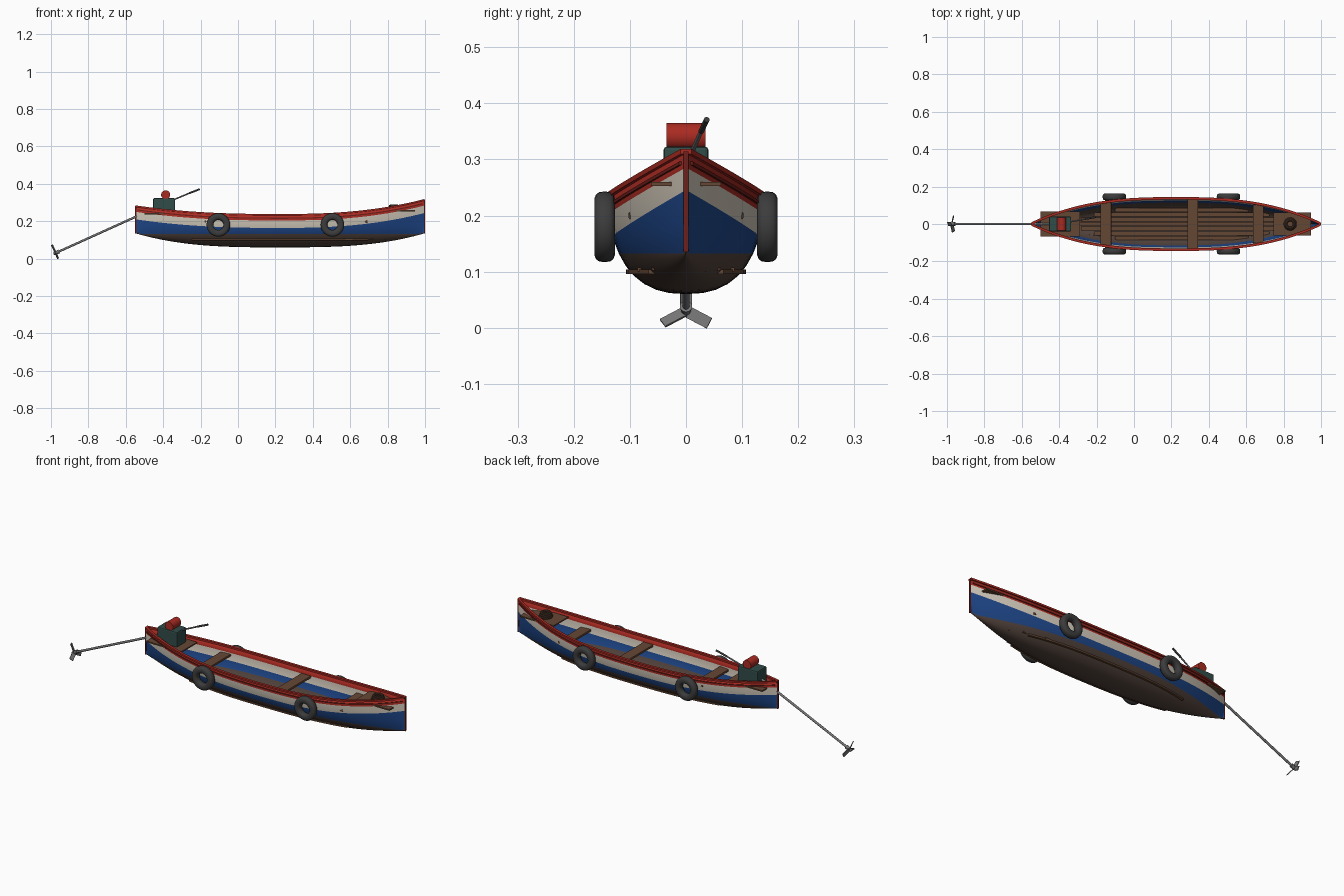
import bpy, bmesh, math
from mathutils import Vector, Matrix

if "Cube" in bpy.data.objects:
    bpy.data.objects.remove(bpy.data.objects["Cube"])


def material(name, r, g, b):
    m = bpy.data.materials.new(name)
    m.use_nodes = True
    m.diffuse_color = (r, g, b, 1)
    m.node_tree.nodes["Principled BSDF"].inputs["Base Color"].default_value = (r, g, b, 1)
    return m


RED = material("red paint", .40, .024, .016)
WHITE = material("off white paint", .64, .58, .49)
BLUE = material("blue paint", .013, .062, .25)
BOTTOM = material("brown bottom", .085, .056, .045)
WOOD = material("plank wood", .13, .063, .034)
DARK = material("dark red trim", .16, .014, .01)
RUBBER = material("tyre rubber", .045, .045, .047)
GREEN = material("engine green", .03, .072, .066)
METAL = material("grey metal", .18, .18, .185)
ROPE = material("rope brown", .075, .038, .023)

CENTRE, HALF = .225, .772


# Hull form: sheer line, keel line and superellipse sections
def station(x):
    return (x - CENTRE) / HALF


def sheer(x):
    t = station(x)
    return .234 + (.08 if t > 0 else .046) * abs(t) ** 2.5


def keel(x):
    return .06 + .075 * abs(station(x)) ** 3


def width(x, z):
    t = min(1, abs(station(x)))
    beam = .134 * (1 - t ** 2.7) + .003
    f = min(1, max(0, (z - keel(x)) / (sheer(x) - keel(x))))
    return beam * (1 - (1 - f) ** 2.4) ** (1 / 2.4)


def finish(name, bm, mats, smooth=True):
    mesh = bpy.data.meshes.new(name)
    bm.to_mesh(mesh)
    bm.free()
    ob = bpy.data.objects.new(name, mesh)
    bpy.context.collection.objects.link(ob)
    for m in mats:
        mesh.materials.append(m)
    if smooth:
        bpy.ops.object.select_all(action='DESELECT')
        ob.select_set(True)
        bpy.context.view_layer.objects.active = ob
        bpy.ops.object.shade_smooth_by_angle(angle=math.radians(35))
    return ob


def box(name, mat, centre, size, bevel=0):
    bm = bmesh.new()
    bmesh.ops.create_cube(bm, size=1, matrix=Matrix.Translation(centre) @ Matrix.Diagonal((*size, 1)))
    ob = finish(name, bm, [mat], False)
    if bevel:
        mod = ob.modifiers.new("bevel", 'BEVEL')
        mod.width, mod.segments = bevel, 2
    return ob


def rod(name, mat, a, b, r1, r2=None, sides=16):
    a, b = Vector(a), Vector(b)
    d = b - a
    bm = bmesh.new()
    bmesh.ops.create_cone(bm, cap_ends=True, segments=sides, radius1=r1, radius2=r2 or r1, depth=d.length,
                          matrix=Matrix.Translation((a + b) / 2) @ d.to_track_quat('Z', 'Y').to_matrix().to_4x4())
    return finish(name, bm, [mat])


def strip(name, mat, path, w, h):
    """Rectangular bar swept along a path, w across in y and h in z."""
    bm = bmesh.new()
    rings = [[bm.verts.new((x, y + a * w / 2, z + b * h / 2)) for a, b in ((-1, -1), (1, -1), (1, 1), (-1, 1))]
             for x, y, z in path]
    for r, s in zip(rings, rings[1:]):
        for i in range(4):
            j = (i + 1) % 4
            bm.faces.new((r[i], r[j], s[j], s[i]))
    bm.faces.new(rings[0][::-1])
    bm.faces.new(rings[-1])
    bmesh.ops.recalc_face_normals(bm, faces=bm.faces[:])
    return finish(name, bm, [mat])


def ring(name, mat, centre, axis, major, rw, rh, power=1.0, n=32, k=14):
    """Ring with a rounded section: rw radial half-size, rh half-size along the axis."""
    def soft(v):
        return math.copysign(abs(v) ** power, v)
    rot = Matrix.Translation(centre) @ Vector(axis).to_track_quat('Z', 'Y').to_matrix().to_4x4()
    bm = bmesh.new()
    grid = []
    for i in range(n):
        a = math.tau * i / n
        row = []
        for j in range(k):
            b = math.tau * j / k
            r = major + rw * soft(math.cos(b))
            row.append(bm.verts.new(rot @ Vector((r * math.cos(a), r * math.sin(a), rh * soft(math.sin(b))))))
        grid.append(row)
    for i in range(n):
        for j in range(k):
            p, q = grid[i], grid[(i + 1) % n]
            bm.faces.new((p[j], q[j], q[(j + 1) % k], p[(j + 1) % k]))
    return finish(name, bm, [mat])


# Painted hull shell: rows follow the colour bands
def levels(x):
    s, k = sheer(x), keel(x)
    wl = max(.132, k + .005)
    upper = [s, s - .03, s - .05, s - .07, (s - .07 + wl) / 2, wl]
    return upper + [k + (wl - k) * (u / 6) ** 2 for u in range(5, -1, -1)]


band = [0, 1, 1, 2, 2] + [3] * 6
columns = [CENTRE + HALF * math.sin(math.pi / 2 * (i / 28 - 1)) for i in range(57)]
bm = bmesh.new()
rows = []
for x in columns:
    zs = levels(x)
    port = [bm.verts.new((x, width(x, z), z)) for z in zs]
    star = [bm.verts.new((x, -width(x, z), z)) for z in zs[-2::-1]]
    rows.append(port + star)
bands = band + band[::-1]
for p, q in zip(rows, rows[1:]):
    for j, m in enumerate(bands):
        bm.faces.new((p[j], p[j + 1], q[j + 1], q[j])).material_index = m
bmesh.ops.recalc_face_normals(bm, faces=bm.faces[:])
lowest = min(bm.faces, key=lambda f: f.calc_center_median().z)
if lowest.normal.z > 0:
    bmesh.ops.reverse_faces(bm, faces=bm.faces[:])
hull = finish("hull", bm, [RED, WHITE, BLUE, BOTTOM])
shell = hull.modifiers.new("shell", 'SOLIDIFY')
shell.thickness, shell.offset = .006, -1

# Rails, rub strips and bilge strips on both sides
runner = [CENTRE + .47 * (i / 12 - 1) for i in range(25)]
for side, word in ((1, "left"), (-1, "right")):
    strip("gunwale_" + word, RED, [(x, side * width(x, sheer(x)), sheer(x)) for x in columns], .014, .009)
    strip("rub_rail_" + word, DARK,
          [(x, side * (width(x, sheer(x) - .018) + .001), sheer(x) - .018) for x in columns[3:-3]], .006, .006)
    strip("bilge_strip_" + word, WOOD, [(x, side * (width(x, .1) + .001), .1) for x in runner], .012, .008)

# Stem and stern posts
for name, i in (("stem_post", -1), ("stern_post", 0)):
    x = columns[i]
    box(name, DARK, (x, 0, (sheer(x) + keel(x)) / 2), (.006, .009, sheer(x) - keel(x)))

# Floor planks
for i in range(-3, 4):
    box(f"floor_plank_{i + 4}", WOOD, (CENTRE + .03, i * .025, .106 - .002 * (i % 2)),
        (1.12 - .045 * i * i, .022, .007))

# Benches and end decks
for i, x in enumerate((-.15, .315, .665)):
    box(f"bench_{i + 1}", WOOD, (x, 0, .2), (.057, 2 * width(x, .2) - .006, .012), .002)
box("bow_deck", WOOD, (.845, 0, .256), (.2, .125, .007))
box("stern_deck", WOOD, (-.395, 0, .24), (.21, .132, .007))

# Tyre fenders
for x in (-.105, .505):
    for side, word in ((1, "left"), (-1, "right")):
        ring(f"tyre_{word}_{'bow' if x > 0 else 'stern'}", RUBBER, (x, side * .145, .18), (0, 1, 0),
             .045, .018, .0185, .75)

# Coiled rope on the bow deck
for i, r in enumerate((.034, .031, .027)):
    ring(f"rope_coil_{i + 1}", ROPE, (.835, 0, .264 + .009 * i), (0, 0, 1), r - .006, .007, .006, 1, 24, 8)

# Engine with fuel tank and tiller
box("engine_block", GREEN, (-.395, 0, .281), (.118, .08, .084), .006)
rod("fuel_tank", RED, (-.387, -.035, .341), (-.387, .035, .341), .024, sides=24)
rod("tiller", METAL, (-.36, .008, .308), (-.26, .027, .35), .004)
rod("tiller_grip", RUBBER, (-.26, .027, .35), (-.205, .037, .371), .005)

# Long propeller shaft
start, hub = Vector((-.44, 0, .272)), Vector((-.975, 0, .03))
axis = (hub - start).normalized()
rod("shaft", METAL, start, hub, .006)
rod("propeller_hub", METAL, hub - axis * .02, hub + axis * .012, .011, .007)

# Three-bladed propeller
side_axis = Vector((0, 1, 0))
up = axis.cross(side_axis)
if up.z < 0:
    up = -up
bm = bmesh.new()
for i in range(3):
    a = math.tau * i / 3
    along = up * math.cos(a) + side_axis * math.sin(a)
    across = Matrix.Rotation(.35, 3, along) @ along.cross(axis)
    frame = Matrix((along, across, along.cross(across))).transposed().to_4x4()
    bmesh.ops.create_cube(bm, size=1, matrix=Matrix.Translation(hub + along * .026) @ frame
                          @ Matrix.Diagonal((.044, .021, .004, 1)))
finish("propeller_blades", bm, [METAL], False)
